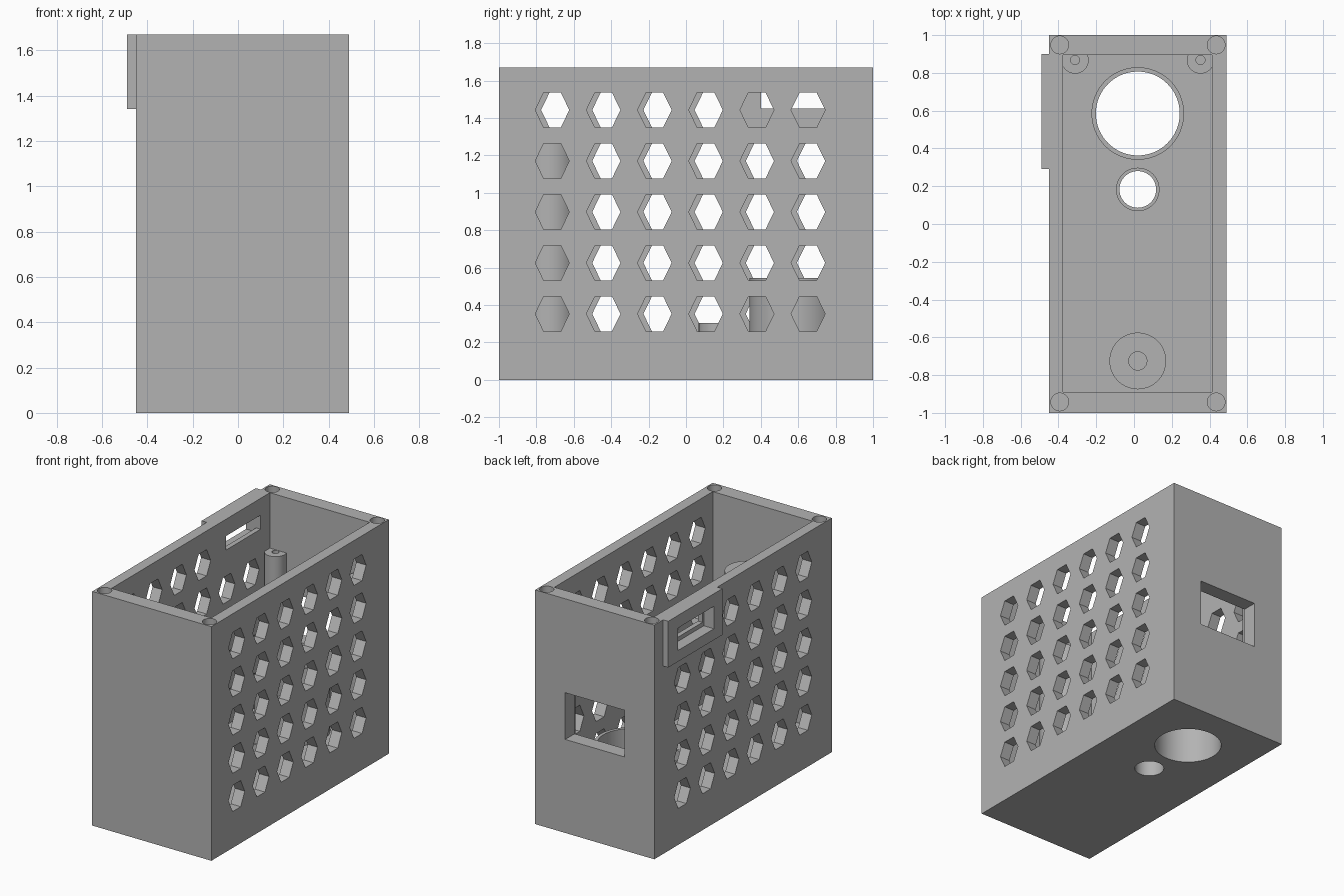
import bpy, bmesh, math
from mathutils import Matrix, Vector

if "Cube" in bpy.data.objects:
    bpy.data.objects.remove(bpy.data.objects["Cube"])

grey = bpy.data.materials.new("plain_grey")
grey.diffuse_color = (0.45, 0.45, 0.45, 1)
grey.use_nodes = True
grey.node_tree.nodes["Principled BSDF"].inputs["Base Color"].default_value = grey.diffuse_color

H, FLOOR, CX = 1.67, 0.2, 0.02


def add_box(bm, x0, x1, y0, y1, z0, z1):
    size = Vector((x1 - x0, y1 - y0, z1 - z0))
    mid = Vector((x0 + x1, y0 + y1, z0 + z1)) / 2
    bmesh.ops.create_cube(bm, size=1, matrix=Matrix.Translation(mid) @ Matrix.Diagonal((*size, 1)))


def add_cyl(bm, x, y, r, z0, z1, seg=64):
    bmesh.ops.create_cone(bm, cap_ends=True, segments=seg, radius1=r, radius2=r, depth=z1 - z0,
                          matrix=Matrix.Translation((x, y, (z0 + z1) / 2)))


def add_hex(bm, x0, x1, y, z):
    # Hexagonal prism along x, with points to the front and back
    w, h = 0.091, 0.0935
    outline = [(w, 0), (w / 2, h), (-w / 2, h), (-w, 0), (-w / 2, -h), (w / 2, -h)]
    face = bm.faces.new([bm.verts.new((x0, y + a, z + b)) for a, b in outline])
    ext = bmesh.ops.extrude_face_region(bm, geom=[face], use_keep_orig=True)
    verts = [v for v in ext["geom"] if isinstance(v, bmesh.types.BMVert)]
    bmesh.ops.translate(bm, verts=verts, vec=(x1 - x0, 0, 0))


def make(name, fill):
    bm = bmesh.new()
    fill(bm)
    bmesh.ops.recalc_face_normals(bm, faces=bm.faces)
    me = bpy.data.meshes.new(name)
    bm.to_mesh(me)
    bm.free()
    me.materials.append(grey)
    ob = bpy.data.objects.new(name, me)
    bpy.context.collection.objects.link(ob)
    return ob


def cut(ob, *fills):
    # Subtract each group of shapes and bake the result
    for fill in fills:
        cutter = make("cutter", fill)
        mod = ob.modifiers.new("cut", "BOOLEAN")
        mod.operation, mod.solver, mod.object = "DIFFERENCE", "EXACT", cutter
        dg = bpy.context.evaluated_depsgraph_get()
        me = bpy.data.meshes.new_from_object(ob.evaluated_get(dg))
        ob.modifiers.clear()
        ob.data = me
        bpy.data.objects.remove(cutter)


def smooth(ob):
    bpy.ops.object.select_all(action="DESELECT")
    ob.select_set(True)
    bpy.context.view_layer.objects.active = ob
    bpy.ops.object.shade_smooth_by_angle(angle=math.radians(30))


# Hexagonal vents: 6 x 5 on each side, leaving out two behind the connector plate
def vents(bm):
    for row in range(5):
        z = 0.353 + row * 0.2725
        for col in range(6):
            y = -0.684 + col * 0.2736
            add_hex(bm, 0.37, 0.55, y - 0.031, z)
            if not (row == 4 and col > 3):
                add_hex(bm, -0.55, -0.34, y, z)


# Holes in the floor and screw holes in the rim corners
def round_holes(bm):
    add_cyl(bm, CX, 0.585, 0.222, -0.1, 0.3)
    add_cyl(bm, CX, 0.183, 0.097, -0.1, 0.3)
    for x in (-0.393, 0.435):
        for y in (-0.942, 0.948):
            add_cyl(bm, x, y, 0.047, H - 0.3, H + 0.1, 32)


def wall_windows(bm):
    add_box(bm, -0.213, 0.253, 0.8, 1.1, 0.667, 1.0)     # back window
    add_box(bm, -0.55, -0.34, 0.40, 0.79, 1.45, 1.55)    # connector slot


def recess(bm):
    add_box(bm, -0.6, -0.41, 0.385, 0.79, 1.42, 1.58)


# Open box with walls and floor
case = make("case", lambda bm: add_box(bm, -0.45, 0.49, -1, 1, 0, H))
cut(case, lambda bm: add_box(bm, -0.375, 0.412, -0.89, 0.895, FLOOR, H + 0.2),
    vents, round_holes, wall_windows, recess)
smooth(case)

# Raised plate around the connector slot
plate = make("connector_plate", lambda bm: add_box(bm, -0.49, -0.45, 0.29, 0.90, 1.34, H))
cut(plate, recess)


# Tubes and posts standing on the floor: x, y, outer radius, hole radius, top, hole bottom
parts = {
    "large_tube": (CX, 0.585, 0.245, 0.222, 0.545, 0.0),
    "small_tube": (CX, 0.183, 0.115, 0.097, 0.305, 0.0),
    "front_post": (CX, -0.725, 0.15, 0.048, 1.275, 0.95),
    "back_post_left": (-0.312, 0.868, 0.072, 0.024, 1.275, 0.95),
    "back_post_right": (0.352, 0.868, 0.072, 0.024, 1.275, 0.95),
}
for name, (x, y, r, hole, top, low) in parts.items():
    ob = make(name, lambda bm: add_cyl(bm, x, y, r, FLOOR, top))
    cut(ob, lambda bm: add_cyl(bm, x, y, hole, low, top + 0.1))
    smooth(ob)
